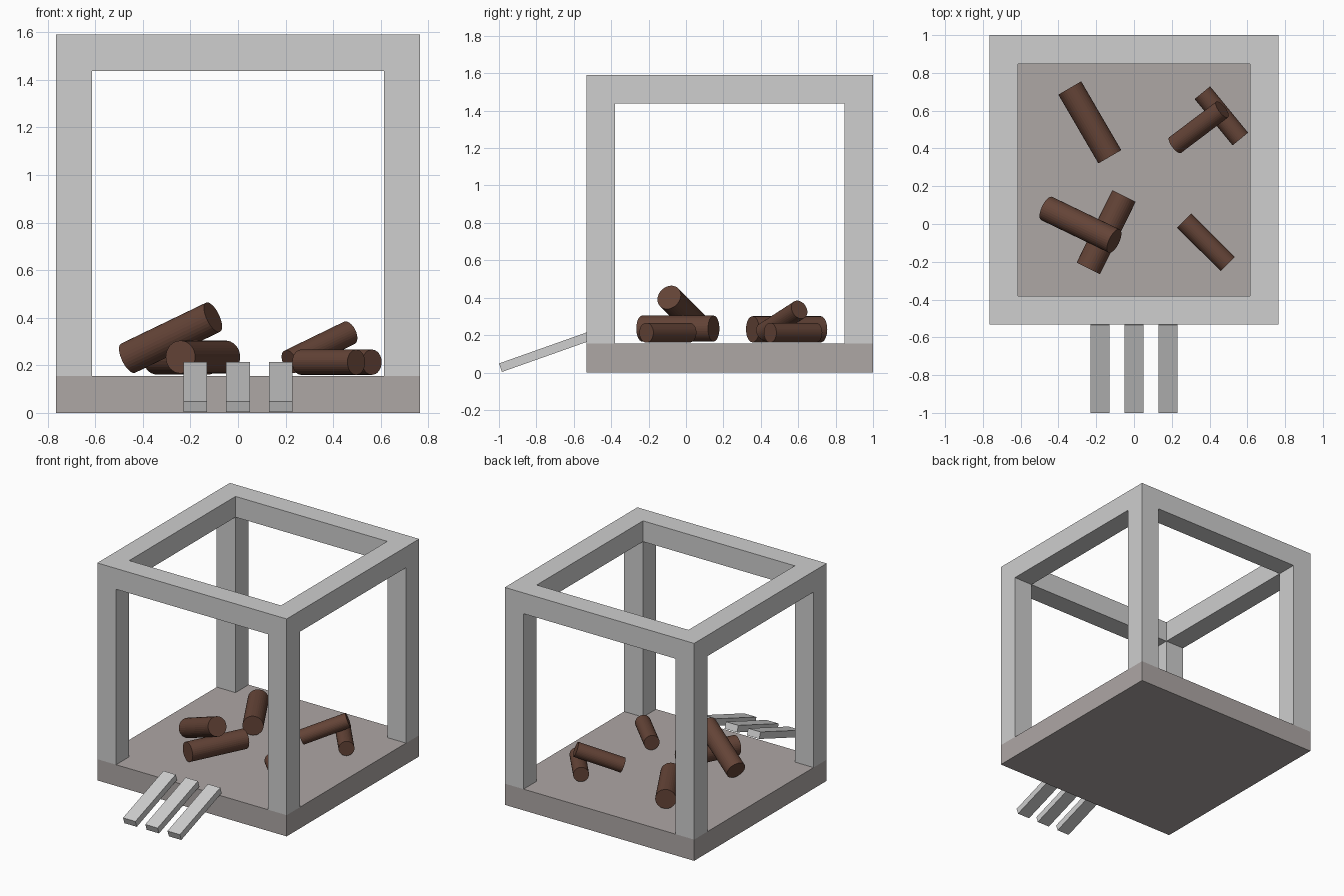
import bpy, bmesh, math
from mathutils import Vector, Matrix

if "Cube" in bpy.data.objects:
    bpy.data.objects.remove(bpy.data.objects["Cube"])


def material(name, rgb):
    m = bpy.data.materials.new(name)
    m.diffuse_color = (*rgb, 1)
    m.use_nodes = True
    m.node_tree.nodes["Principled BSDF"].inputs["Base Color"].default_value = m.diffuse_color
    return m


GREY = material("light_grey", (0.62, 0.62, 0.62))
FLOOR = material("warm_grey", (0.42, 0.385, 0.375))
BARK = material("bark_brown", (0.127, 0.057, 0.038))


def finish(name, bm, mat):
    me = bpy.data.meshes.new(name)
    bm.to_mesh(me)
    bm.free()
    me.materials.append(mat)
    ob = bpy.data.objects.new(name, me)
    bpy.context.collection.objects.link(ob)
    return ob


def box(name, lo, hi, mat):
    lo, hi = Vector(lo), Vector(hi)
    bm = bmesh.new()
    bmesh.ops.create_cube(bm, size=1, matrix=Matrix.Translation((lo + hi) / 2)
                          @ Matrix.Diagonal((*(hi - lo), 1)))
    return finish(name, bm, mat)


def log(name, a, b, r):
    a, b = Vector(a), Vector(b)
    rot = (b - a).to_track_quat('Z', 'Y').to_matrix().to_4x4()
    bm = bmesh.new()
    bmesh.ops.create_cone(bm, cap_ends=True, segments=32, radius1=r, radius2=r,
                          depth=(b - a).length,
                          matrix=Matrix.Translation((a + b) / 2) @ rot)
    return finish(name, bm, BARK)


# Overall frame limits
X, Y0, Y1 = 0.766, -0.532, 1.0
BASE, TOP, T = 0.155, 1.59, 0.152

# Floor slab
box("floor_slab", (-X, Y0, 0), (X, Y1, BASE), FLOOR)

# Corner posts
for xn, x in (("left", -X), ("right", X - T)):
    for yn, y in (("front", Y0), ("back", Y1 - T)):
        box(f"{yn}_{xn}_post", (x, y, BASE), (x + T, y + T, TOP - T), GREY)

# Top rails
for n, y in (("front", Y0), ("back", Y1 - T)):
    box(f"{n}_top_rail", (-X, y, TOP - T), (X, y + T, TOP), GREY)
for n, x in (("left", -X), ("right", X - T)):
    box(f"{n}_top_rail", (x, Y0 + T, TOP - T), (x + T, Y1 - T, TOP), GREY)

# Sloping ramp planks, leaning on the front edge
tilt = math.radians(19.5)
for i, x in enumerate((-0.18, 0, 0.18)):
    ob = box(f"ramp_plank_{i + 1}", (-0.05, 0, 0), (0.05, 0.495, 0.048), GREY)
    ob.location = (x, -0.984, 0.003)
    ob.rotation_euler.x = tilt

# Logs lying on the floor and leaning on each other
log("back_left_log", (-0.34, 0.72, 0.231), (-0.128, 0.356, 0.231), 0.07)
log("lower_left_log", (-0.053, 0.148, 0.235), (-0.242, -0.235, 0.235), 0.069)
log("leaning_left_log", (-0.462, 0.082, 0.23), (-0.105, -0.09, 0.402), 0.068)
log("front_right_log", (0.265, 0.018, 0.213), (0.497, -0.212, 0.213), 0.053)
log("lower_right_log", (0.362, 0.695, 0.213), (0.563, 0.45, 0.213), 0.053)
log("leaning_right_log", (0.218, 0.418, 0.215), (0.467, 0.606, 0.336), 0.052)
